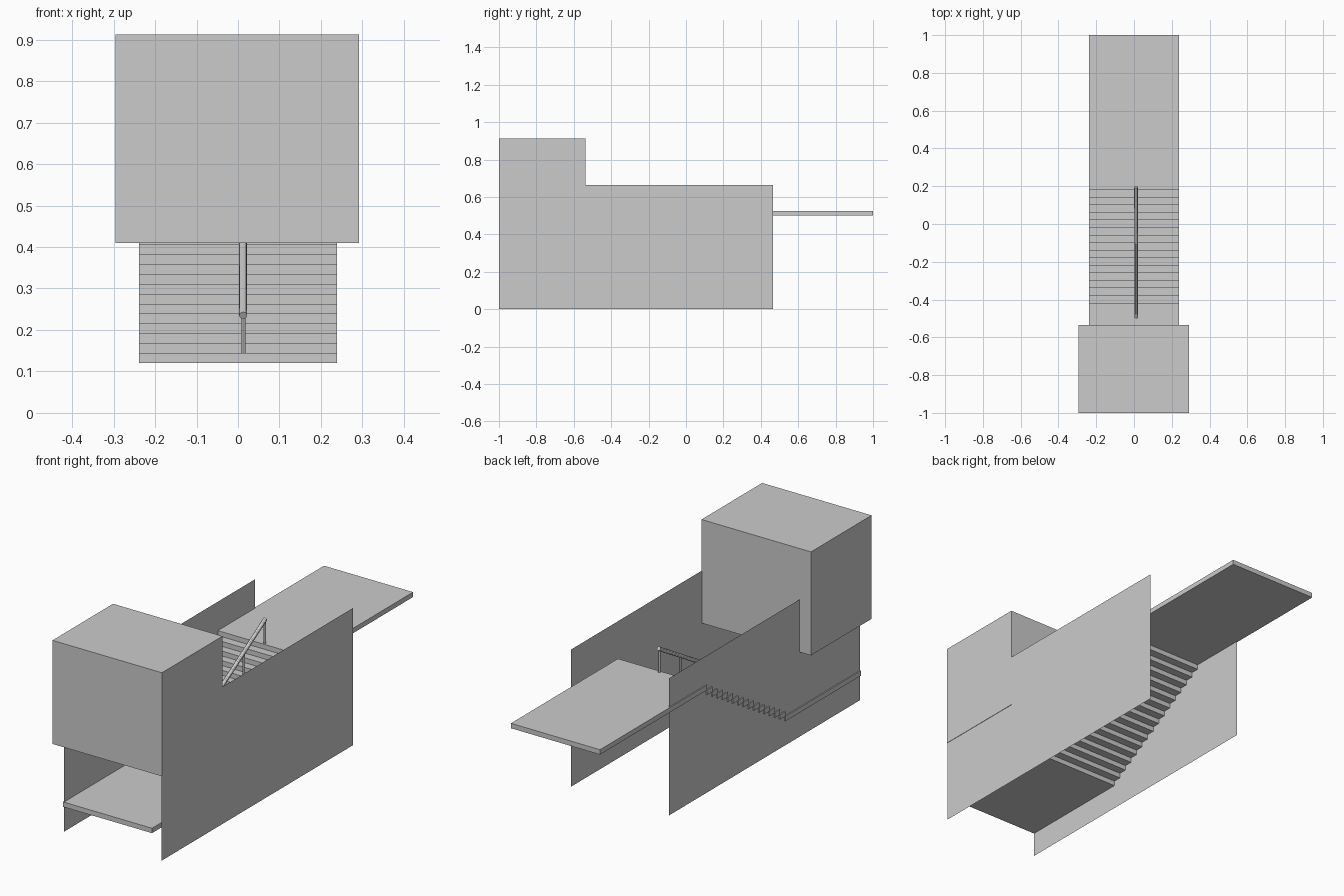
import bpy, bmesh
from mathutils import Vector

if "Cube" in bpy.data.objects:
    bpy.data.objects.remove(bpy.data.objects["Cube"])


def mesh_object(name, bm):
    me = bpy.data.meshes.new(name)
    bm.to_mesh(me)
    bm.free()
    ob = bpy.data.objects.new(name, me)
    bpy.context.collection.objects.link(ob)
    return ob


def add_box(bm, lo, hi):
    lo, hi = Vector(lo), Vector(hi)
    verts = bmesh.ops.create_cube(bm, size=1)["verts"]
    bmesh.ops.scale(bm, vec=hi - lo, verts=verts)
    bmesh.ops.translate(bm, vec=(lo + hi) / 2, verts=verts)


def box(name, lo, hi):
    bm = bmesh.new()
    add_box(bm, lo, hi)
    return mesh_object(name, bm)


def rod(name, a, b, radius, sides=12):
    a, b = Vector(a), Vector(b)
    bm = bmesh.new()
    bmesh.ops.create_cone(bm, cap_ends=True, segments=sides, radius1=radius,
                          radius2=radius, depth=(b - a).length)
    ob = mesh_object(name, bm)
    ob.rotation_mode = 'QUATERNION'
    ob.rotation_quaternion = (b - a).to_track_quat('Z', 'Y')
    ob.location = (a + b) / 2
    return ob


def wall(name, x):
    bm = bmesh.new()
    bm.faces.new([bm.verts.new((x, y, z)) for y, z in
                  ((-1, 0), (0.465, 0), (0.465, 0.665), (-1, 0.665))])
    return mesh_object(name, bm)


HALF = 0.239            # half width of the stair
Y0, Z0 = -0.42, 0.144   # foot of the flight
RUN, RISE = 0.04, 0.0238
STEPS = 15

# Thin side walls and the block over the lower landing
wall("left_wall", -0.234)
wall("right_wall", 0.290)
box("overhead_block", (-0.295, -1, 0.41), (0.292, -0.536, 0.912))

# Landings
top_y, top_z = Y0 + STEPS * RUN, Z0 + (STEPS + 1) * RISE
box("lower_landing", (-HALF, -1, Z0 - RISE), (HALF, Y0, Z0))
box("upper_landing", (-HALF, top_y, top_z - RISE), (HALF, 1, top_z))

# Flight of slab steps
bm = bmesh.new()
for i in range(STEPS):
    y, z = Y0 + i * RUN, Z0 + i * RISE
    add_box(bm, (-HALF, y, z), (HALF, y + RUN, z + RISE))
mesh_object("steps", bm)

# Central handrail with evenly spaced posts
low, high = Vector((0.0125, -0.495, 0.235)), Vector((0.0105, 0.195, 0.641))
rod("handrail", low, high, 0.0095)
for i in range(5):
    y = -0.45 + 0.16 * i
    p = low.lerp(high, (y - low.y) / (high.y - low.y))
    tread = 0 if y < Y0 else int((y - Y0) / RUN) + 1
    rod(f"rail_post_{i + 1}", (p.x, y, Z0 + tread * RISE), p, 0.0055)

# Smooth the round rods
for ob in bpy.data.objects:
    if "rail" in ob.name:
        bpy.ops.object.select_all(action='DESELECT')
        ob.select_set(True)
        bpy.context.view_layer.objects.active = ob
        bpy.ops.object.shade_smooth_by_angle()
